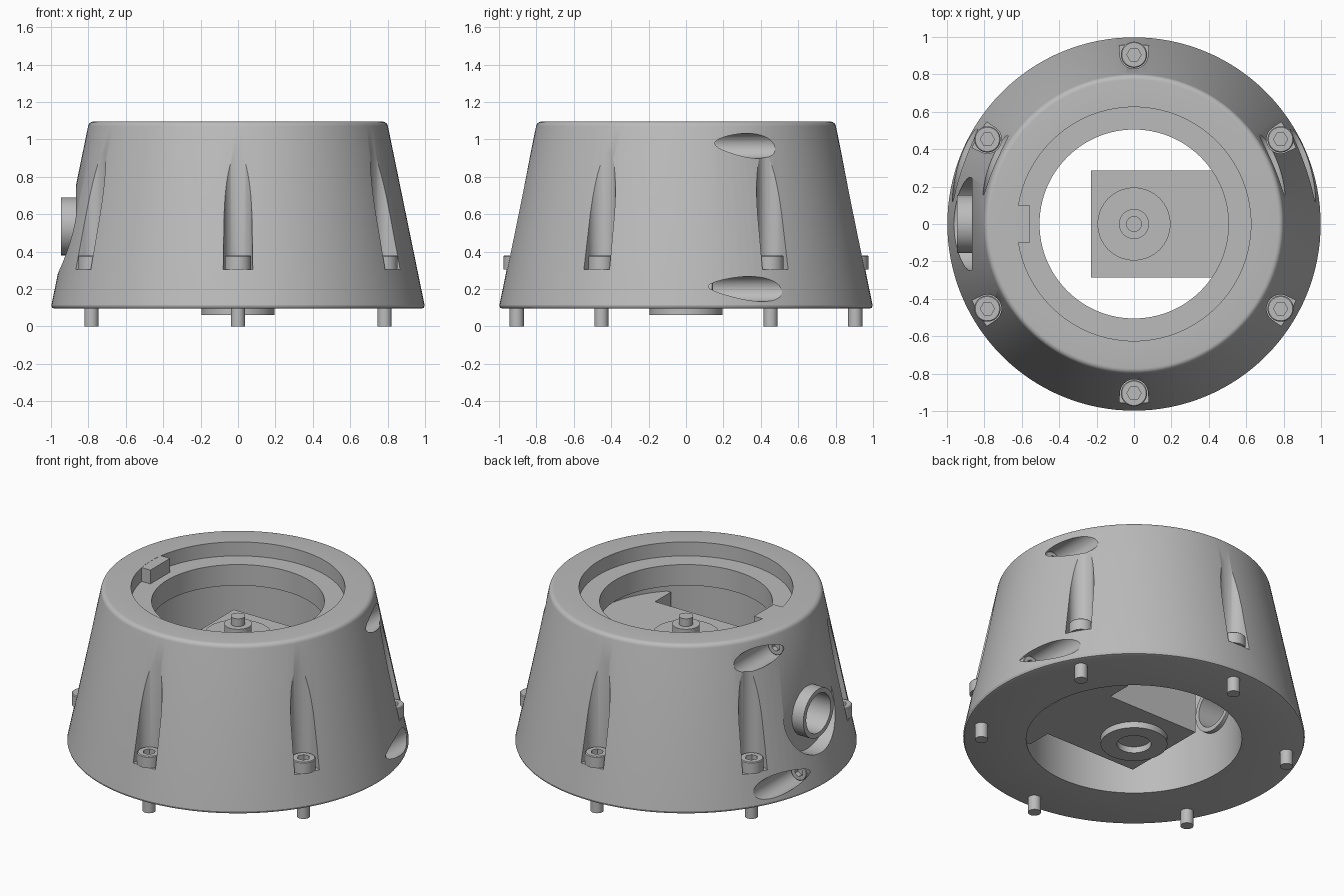
import bpy, bmesh, math
from math import pi, cos, sin, radians
from mathutils import Matrix

cube = bpy.data.objects.get("Cube")
if cube:
    bpy.data.objects.remove(cube, do_unlink=True)

# Single flat colour
grey = bpy.data.materials.new("light_grey")
grey.use_nodes = True
COLOUR = (0.5, 0.5, 0.5, 1)
grey.diffuse_color = COLOUR
grey.node_tree.nodes["Principled BSDF"].inputs["Base Color"].default_value = COLOUR


def make(name, bm):
    bmesh.ops.remove_doubles(bm, verts=bm.verts, dist=1e-5)
    bmesh.ops.recalc_face_normals(bm, faces=bm.faces)
    mesh = bpy.data.meshes.new(name)
    bm.to_mesh(mesh)
    bm.free()
    mesh.materials.append(grey)
    obj = bpy.data.objects.new(name, mesh)
    bpy.context.collection.objects.link(obj)
    return obj


def lathe(name, profile, steps=64, closed=False):
    """Spin (radius, z) points around z."""
    bm = bmesh.new()
    verts = [bm.verts.new((r, 0, z)) for r, z in profile]
    edges = [bm.edges.new(p) for p in zip(verts, verts[1:])]
    if closed:
        edges.append(bm.edges.new((verts[-1], verts[0])))
    bmesh.ops.spin(bm, geom=verts + edges, axis=(0, 0, 1), cent=(0, 0, 0),
                   angle=2 * pi, steps=steps, use_merge=True)
    return make(name, bm)


def cylinder(name, radius, length, matrix, sides=48):
    """Cylinder from local z = 0 to z = length."""
    bm = bmesh.new()
    bmesh.ops.create_cone(bm, cap_ends=True, segments=sides, radius1=radius,
                          radius2=radius, depth=length,
                          matrix=matrix @ Matrix.Translation((0, 0, length / 2)))
    return make(name, bm)


def prism(name, outline, z0, z1):
    """Extrude an outline upwards."""
    bm = bmesh.new()
    face = bm.faces.new([bm.verts.new((x, y, z0)) for x, y in outline])
    top = bmesh.ops.extrude_face_region(bm, geom=[face])["geom"]
    bmesh.ops.translate(bm, vec=(0, 0, z1 - z0),
                        verts=[v for v in top if isinstance(v, bmesh.types.BMVert)])
    return make(name, bm)


def cut(obj, cutters):
    """Subtract the cutters, bake the result and drop them."""
    for c in cutters:
        mod = obj.modifiers.new("cut", "BOOLEAN")
        mod.operation = "DIFFERENCE"
        mod.solver = "EXACT"
        mod.object = c
    bpy.context.view_layer.update()
    graph = bpy.context.evaluated_depsgraph_get()
    mesh = bpy.data.meshes.new_from_object(obj.evaluated_get(graph))
    obj.modifiers.clear()
    obj.data = mesh
    for c in cutters:
        bpy.data.objects.remove(c, do_unlink=True)


def at(x, y, z):
    return Matrix.Translation((x, y, z))


ALONG_Y = Matrix.Rotation(-pi / 2, 4, "X")
ALONG_NEG_X = Matrix.Rotation(-pi / 2, 4, "Y")
BOTTOM, TOP, LEDGE = 0.095, 1.095, 1.005
SCREW_R = 0.905
ANGLES = [radians(30 + 60 * i) for i in range(6)]
SIDE_HOLES = [(s * x, z) for s in (1, -1) for x, z in ((0.74, 0.965), (0.904, 0.2))]

# Conical housing with stepped bore and rounded rims
top_round = [(0.772 + 0.03 * cos(a), 1.065 + 0.03 * sin(a))
             for a in (radians(d) for d in range(10, 91, 16))]
housing = lathe("housing", [(0.63, BOTTOM), (0.982, BOTTOM), (0.993, 0.099),
                            (0.998, 0.112)] + top_round +
                [(0.625, TOP), (0.625, LEDGE), (0.505, LEDGE),
                 (0.505, 0.87), (0.63, 0.87)], 128, True)

cutters = []
# Screw slots: round back with straight sides opening outwards
for a in ANGLES:
    half = [(SCREW_R - 0.075 * sin(t), 0.075 * cos(t))
            for t in (pi * i / 24 for i in range(25))]
    outline = half + [(1.2, -0.1), (1.2, 0.1)]
    slot = prism("slot_cutter", outline, 0.305, 1.3)
    slot.data.transform(Matrix.Rotation(a, 4, "Z"))
    cutters.append(slot)
# Cross holes on the back flanks
for x, z in SIDE_HOLES:
    cutters.append(cylinder("hole_cutter", 0.067, 1.0, at(x, 0.1, z) @ ALONG_Y))
# Connector seat and passage
PORT_Z = 0.535
cutters.append(cylinder("seat_cutter", 0.25, 0.4, at(-0.865, 0, PORT_Z) @ ALONG_NEG_X, 64))
cutters.append(cylinder("port_cutter", 0.155, 0.6, at(-0.4, 0, PORT_Z) @ ALONG_NEG_X, 64))
cut(housing, cutters)

# Locating key in the top recess
key = prism("locating_key", [(-0.66, -0.1), (-0.555, -0.1), (-0.555, 0.1), (-0.66, 0.1)],
            LEDGE - 0.01, TOP - 0.001)

# Connector sleeve
sleeve = lathe("connector_sleeve", [(0.125, 0), (0.155, 0), (0.155, 0.345), (0.125, 0.345)],
               64, True)
sleeve.matrix_world = at(-0.6, 0, PORT_Z) @ ALONG_NEG_X

# Inner mounting block with a wide foot merging into the wall
block = prism("mounting_block", [(-0.23, -0.285), (0.42, -0.285), (0.42, -0.445),
                                 (0.62, -0.445), (0.62, 0.445), (0.42, 0.445),
                                 (0.42, 0.285), (-0.23, 0.285)], 0.1, 0.78)

# Stepped spindle on top and bearing ring beneath
spindle = lathe("spindle", [(0, 0.77), (0.195, 0.77), (0.195, 0.795), (0.08, 0.795),
                            (0.08, 0.86), (0.042, 0.86), (0.042, 0.91), (0, 0.91)])
ring = lathe("bearing_ring", [(0.1, 0.06), (0.195, 0.06), (0.195, 0.11), (0.1, 0.11)],
             64, True)

# Socket head screws, one shared mesh
screw = lathe("screw_1", [(0, 0), (0.038, 0), (0.038, 0.305), (0.07, 0.305),
                          (0.07, 0.375), (0.065, 0.38), (0, 0.38)], 32)
cut(screw, [cylinder("socket_cutter", 0.038, 0.2, at(0, 0, 0.34), 6)])
places = [Matrix.Rotation(a, 4, "Z") @ at(SCREW_R, 0, 0) for a in ANGLES]
places += [at(x, -0.16, z) @ ALONG_Y @ Matrix.Scale(0.8, 4) for x, z in SIDE_HOLES]
for i, m in enumerate(places):
    obj = screw
    if i:
        obj = bpy.data.objects.new("screw_%d" % (i + 1), screw.data)
        bpy.context.collection.objects.link(obj)
    obj.matrix_world = m

# Smooth the round parts, keep the edges sharp
for obj in (housing, sleeve, spindle, ring, screw):
    bpy.ops.object.select_all(action="DESELECT")
    obj.select_set(True)
    bpy.context.view_layer.objects.active = obj
    bpy.ops.object.shade_smooth_by_angle(angle=radians(30))
